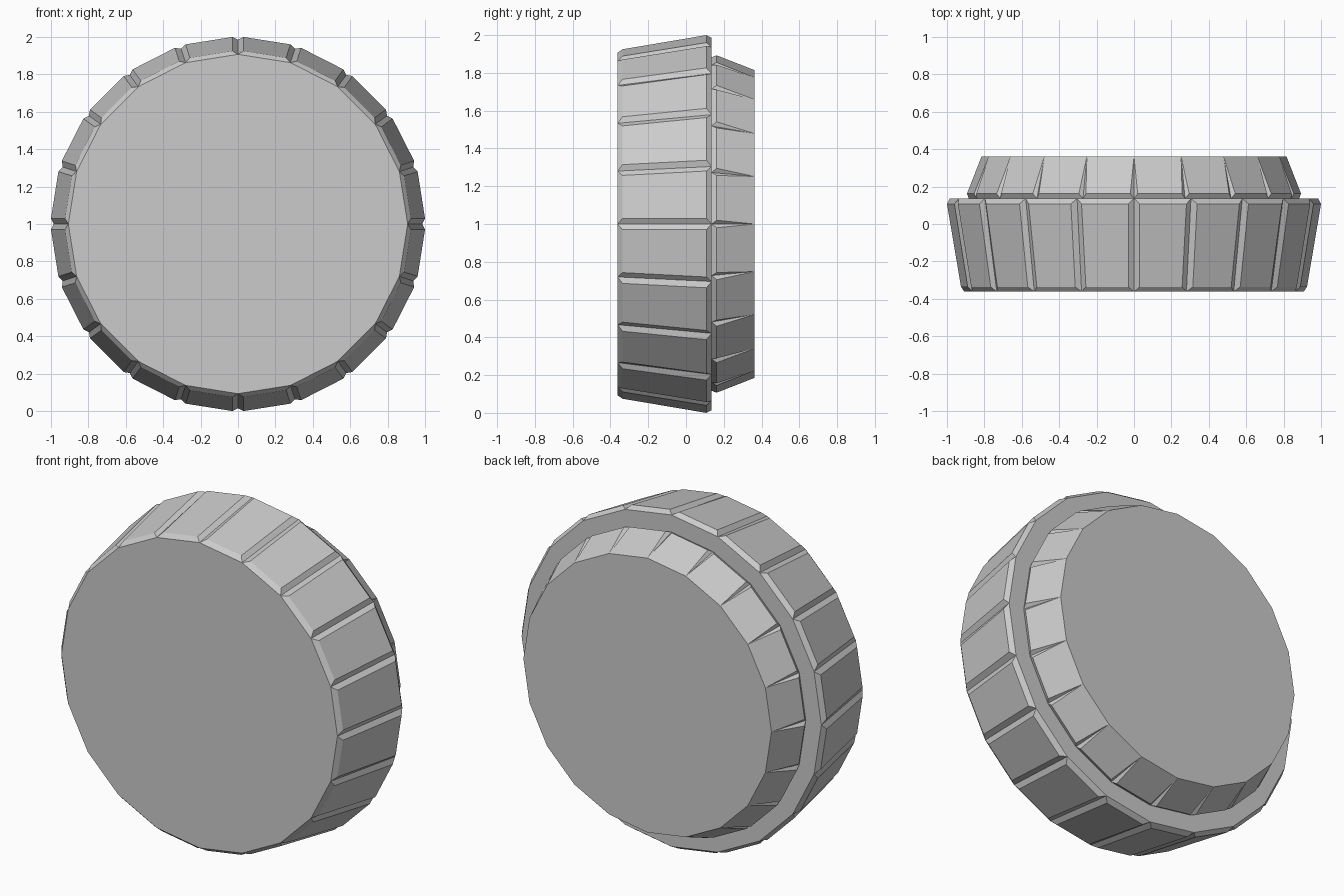
import bpy, bmesh, math

SIDES = 20
if "Cube" in bpy.data.objects:
    bpy.data.objects.remove(bpy.data.objects["Cube"], do_unlink=True)

grey = bpy.data.materials.new("plain_grey")
grey.use_nodes = True
grey.diffuse_color = (0.6, 0.6, 0.6, 1)
grey.node_tree.nodes["Principled BSDF"].inputs["Base Color"].default_value = (0.6, 0.6, 0.6, 1)


def ring(bm, radius, offset, y):
    """One vertex per side, shifted sideways by offset from each corner direction."""
    verts = []
    for i in range(SIDES):
        a = 2 * math.pi * i / SIDES
        c, s = math.cos(a), math.sin(a)
        verts.append(bm.verts.new((radius * c - offset * s, y, 1 + radius * s + offset * c)))
    return verts


def panelled_drum(name, core, panel):
    """Tapered drum with a raised, bevelled panel on each side.
    core: (radius, y) per end; panel: (radius, groove half width, y) per end."""
    bm = bmesh.new()
    ends = [ring(bm, r, 0, y) for r, y in core]
    starts = [ring(bm, r, w, y) for r, w, y in panel]
    stops = [ring(bm, r, -w, y) for r, w, y in panel]
    for end in ends:
        bm.faces.new(end)
    for i in range(SIDES):
        j = (i + 1) % SIDES
        base = [ends[0][i], ends[0][j], ends[1][j], ends[1][i]]
        top = [starts[0][i], stops[0][j], stops[1][j], starts[1][i]]
        bm.faces.new(top)
        for k in range(4):
            n = (k + 1) % 4
            bm.faces.new((base[k], base[n], top[n], top[k]))
    # Merge panel corners that run out flush with the drum edge
    bmesh.ops.remove_doubles(bm, verts=bm.verts[:], dist=0.0005)
    bmesh.ops.recalc_face_normals(bm, faces=bm.faces[:])
    mesh = bpy.data.meshes.new(name)
    bm.to_mesh(mesh)
    bm.free()
    mesh.materials.append(grey)
    obj = bpy.data.objects.new(name, mesh)
    bpy.context.collection.objects.link(obj)
    return obj


# Wide front drum, flaring towards the back
panelled_drum("front_drum",
              core=((0.907, -0.362), (0.985, 0.136)),
              panel=((0.925, 0.03, -0.336), (1.0, 0.03, 0.108)))

# Smaller back drum, tapering to the rear, with grooves that fade out
panelled_drum("back_drum",
              core=((0.883, 0.136), (0.815, 0.362)),
              panel=((0.893, 0.02, 0.162), (0.815, 0.0, 0.362)))
